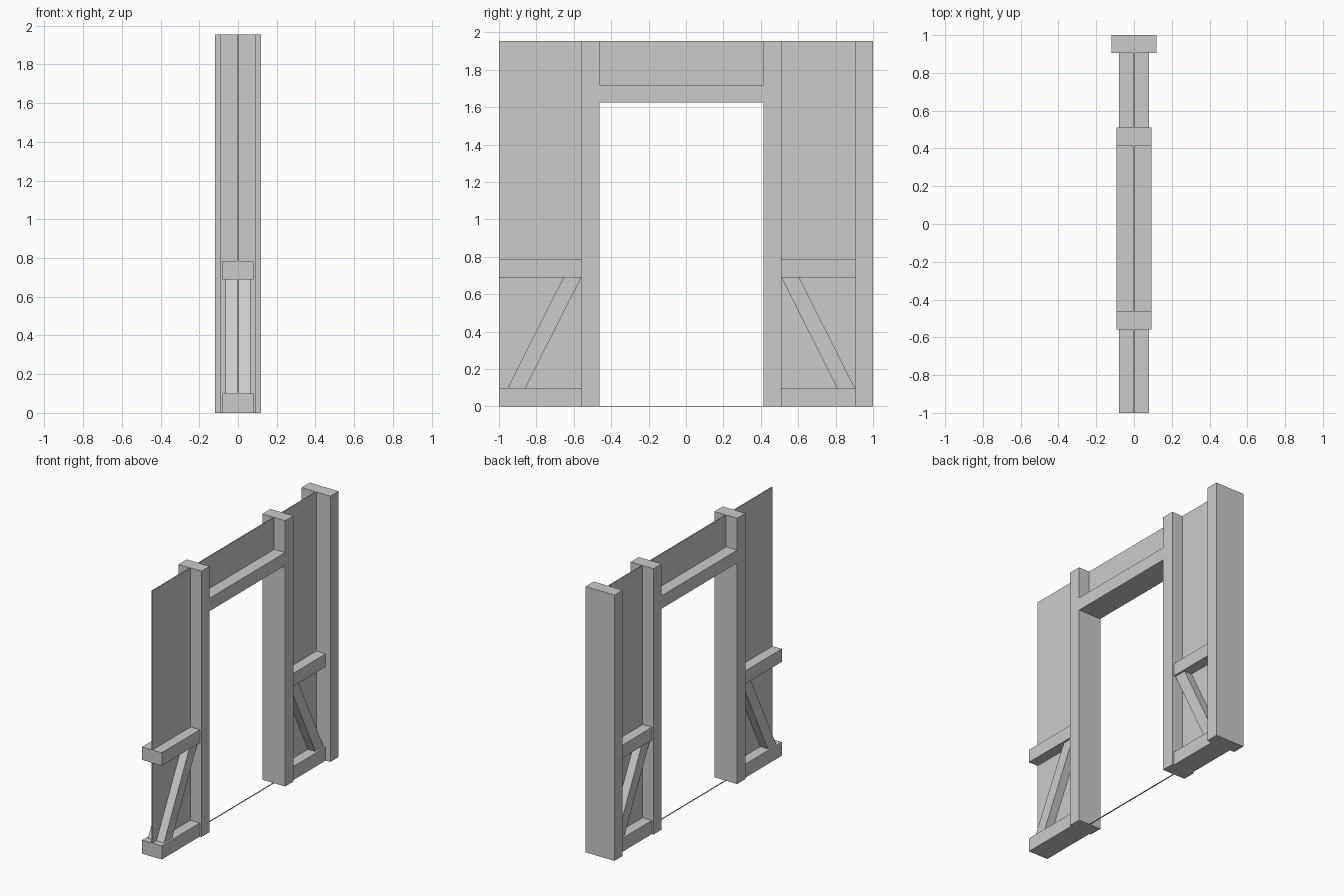
import bpy

if "Cube" in bpy.data.objects:
    bpy.data.objects.remove(bpy.data.objects["Cube"])

TOP = 1.955      # overall height
BEAM = 0.095     # timber face width


def prism(name, outline, half_x):
    """Extrude a (y, z) outline symmetrically along x."""
    n = len(outline)
    verts = [(-half_x, y, z) for y, z in outline] + [(half_x, y, z) for y, z in outline]
    faces = [tuple(reversed(range(n))), tuple(range(n, 2 * n))]
    faces += [(i, (i + 1) % n, (i + 1) % n + n, i + n) for i in range(n)]
    mesh = bpy.data.meshes.new(name)
    mesh.from_pydata(verts, [], faces)
    obj = bpy.data.objects.new(name, mesh)
    bpy.context.collection.objects.link(obj)
    return obj


def box(name, y0, y1, z0, z1, half_x):
    return prism(name, [(y0, z0), (y1, z0), (y1, z1), (y0, z1)], half_x)


# Thin wall panels either side of and above the doorway, plus the sill line
box("wall_panel_front", -1.0, -0.555, 0, TOP, 0.004)
box("wall_panel_back", 0.51, 0.905, 0, TOP, 0.004)
box("wall_panel_over_door", -0.462, 0.415, 1.72, TOP, 0.004)
box("door_sill", -0.462, 0.415, 0, 0.003, 0.004)

# Upright posts
box("corner_post", 0.905, 1.0, 0, TOP, 0.118)
box("door_post_front", -0.558, -0.462, 0, TOP, 0.093)
box("door_post_back", 0.415, 0.51, 0, TOP, 0.093)

# Beam over the doorway
box("lintel", -0.462, 0.415, 1.625, 1.72, 0.093)

# Horizontal rails and diagonal braces: (side, rail start, rail end, brace foot, brace head)
for side, y0, y1, foot, head in (("front", -1.0, -0.558, -0.953, -0.655),
                                 ("back", 0.51, 0.905, 0.807, 0.51)):
    box("bottom_rail_" + side, y0, y1, 0, 0.1, 0.08)
    box("middle_rail_" + side, y0, y1, 0.69, 0.785, 0.08)
    prism("brace_" + side, [(foot, 0.1), (foot + BEAM, 0.1),
                            (head + BEAM, 0.69), (head, 0.69)], 0.065)
